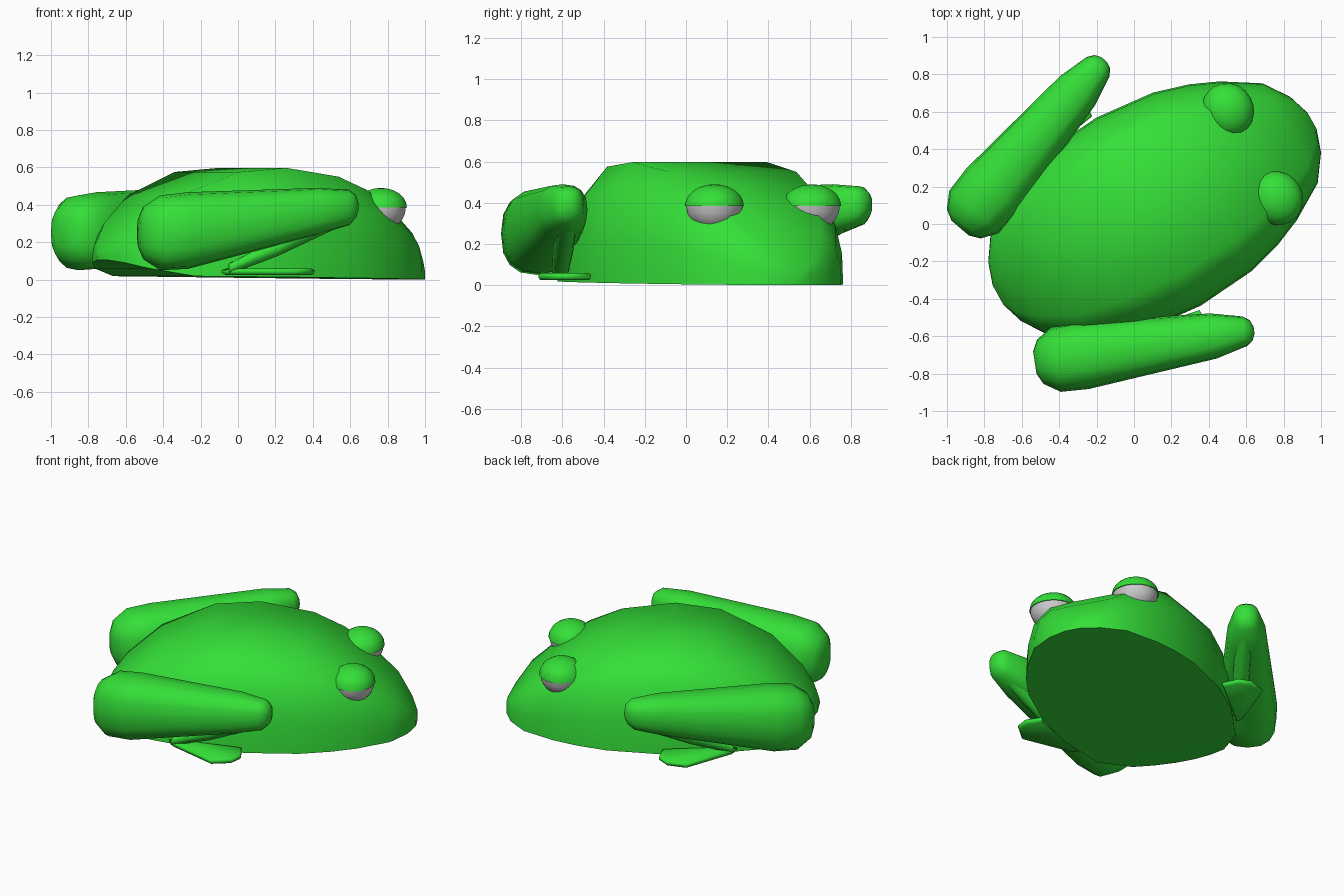
import bpy, bmesh, math
from mathutils import Vector, Matrix

if "Cube" in bpy.data.objects:
    bpy.data.objects.remove(bpy.data.objects["Cube"])

# The frog is laid out along local +x, then turned to face its real heading
PLACE = Matrix.Rotation(math.radians(29), 4, 'Z') @ Matrix.Translation((0, 0.02, 0))

green = bpy.data.materials.new("skin_green")
green.diffuse_color = (0.035, 0.74, 0.04, 1)
green.use_nodes = True
green.node_tree.nodes["Principled BSDF"].inputs["Base Color"].default_value = green.diffuse_color


def finish(bm, name, side=1, mat=green, angle=60):
    """Mirror to a side, place in the world and shade."""
    bm.transform(PLACE @ Matrix.Diagonal((1, side, 1, 1)))
    bmesh.ops.recalc_face_normals(bm, faces=bm.faces)
    mesh = bpy.data.meshes.new(name)
    bm.to_mesh(mesh)
    bm.free()
    ob = bpy.data.objects.new(name, mesh)
    bpy.context.collection.objects.link(ob)
    if mat:
        mesh.materials.append(mat)
    bpy.ops.object.select_all(action='DESELECT')
    ob.select_set(True)
    bpy.context.view_layer.objects.active = ob
    bpy.ops.object.shade_smooth_by_angle(angle=math.radians(angle))


def loft(rings):
    bm = bmesh.new()
    loops = [[bm.verts.new(p) for p in r] for r in rings]
    n = len(loops[0])
    for a, b in zip(loops, loops[1:]):
        for i in range(n):
            j = (i + 1) % n
            bm.faces.new((a[i], a[j], b[j], b[i]))
    bm.faces.new(loops[0])
    bm.faces.new(loops[-1])
    return bm


def limb(sections, n=16, power=0.8):
    """Loft of upright, slightly squared ellipses: (centre, half width, half height)."""
    d = sections[-1][0] - sections[0][0]
    across = Vector((-d.y, d.x, 0)).normalized()

    def sq(v):
        return math.copysign(abs(v) ** power, v)
    rings = []
    for c, hw, hh in sections:
        rings.append([c + across * hw * sq(math.cos(t)) + Vector((0, 0, hh * sq(math.sin(t))))
                      for t in (2 * math.pi * i / n for i in range(n))])
    return loft(rings)


# Body: flat-bottomed dome, sections as (x, half width, bottom, top)
half = [(1, 0), (0.985, 0.38), (0.9, 0.72), (0.65, 1)]
profile = half + [(-y, z) for y, z in reversed(half)]
sections = [(-0.82, 0.06, 0.105, 0.15), (-0.78, 0.18, 0.09, 0.21),
            (-0.70, 0.30, 0.06, 0.30), (-0.50, 0.455, 0.018, 0.45),
            (-0.18, 0.55, 0.015, 0.575), (0.10, 0.575, 0.012, 0.597),
            (0.43, 0.545, 0.008, 0.55), (0.62, 0.49, 0.006, 0.48),
            (0.77, 0.425, 0.004, 0.40), (0.965, 0.305, 0.002, 0.25),
            (1.06, 0.17, 0.0, 0.13), (1.10, 0.05, 0.0, 0.07)]
body = loft([[(x, w * y, b + (t - b) * z) for y, z in profile]
             for x, w, b, t in sections])
finish(body, "body")


def half_eye(radius, height, upper):
    bm = bmesh.new()
    bmesh.ops.create_uvsphere(bm, u_segments=20, v_segments=12, radius=1)
    bmesh.ops.bisect_plane(bm, geom=bm.verts[:] + bm.edges[:] + bm.faces[:], dist=1e-5,
                           plane_co=(0, 0, 0), plane_no=(0, 0, -1 if upper else 1),
                           clear_outer=True)
    rim = [e for e in bm.edges if e.is_boundary]
    bmesh.ops.holes_fill(bm, edges=rim)
    bm.transform(Matrix.Translation((0.735, 0.27, 0.385))
                 @ Matrix.Diagonal((radius, radius * 1.06, height, 1)))
    return bm


# Thigh: (distance along limb, centre height, half width, half height)
thigh = [(-0.185, 0.25, 0.06, 0.08), (-0.155, 0.25, 0.12, 0.145),
         (-0.07, 0.25, 0.175, 0.20), (0.08, 0.262, 0.182, 0.205),
         (0.78, 0.365, 0.122, 0.125), (0.95, 0.385, 0.08, 0.095),
         (0.985, 0.39, 0.055, 0.065), (1.0, 0.39, 0.02, 0.025)]
hip, along = Vector((-0.65, 0.476, 0)), Vector((0.936, 0.35, 0)).normalized()
foot_outline = [(-0.37, 0.51), (-0.36, 0.55), (-0.087, 0.79),
                (0.04, 0.765), (0.09, 0.70), (0.083, 0.592)]
foot_mid = Vector((-0.06, 0.66))

for side, label in ((1, "left"), (-1, "right")):
    finish(half_eye(0.138, 0.105, True), label + "_eyelid", side)
    finish(half_eye(0.132, 0.125, False), label + "_eyeball", side, mat=None)
    finish(limb([(hip + along * s + Vector((0, 0, z)), hw, hh)
                 for s, z, hw, hh in thigh]), label + "_thigh", side)
    # Shin folds back beneath the thigh
    finish(limb([(Vector((0.17, 0.775, 0.34)), 0.055, 0.075),
                 (Vector((-0.10, 0.645, 0.175)), 0.05, 0.05),
                 (Vector((-0.34, 0.53, 0.055)), 0.04, 0.03)], 10, 1), label + "_shin", side)
    # Flat webbed foot with a softened rim
    rings = []
    for z, k in ((0.025, 0.93), (0.037, 1), (0.05, 1), (0.06, 0.9)):
        rings.append([(*(foot_mid + (Vector(p) - foot_mid) * k), z) for p in foot_outline])
    finish(loft(rings), label + "_foot", side)
